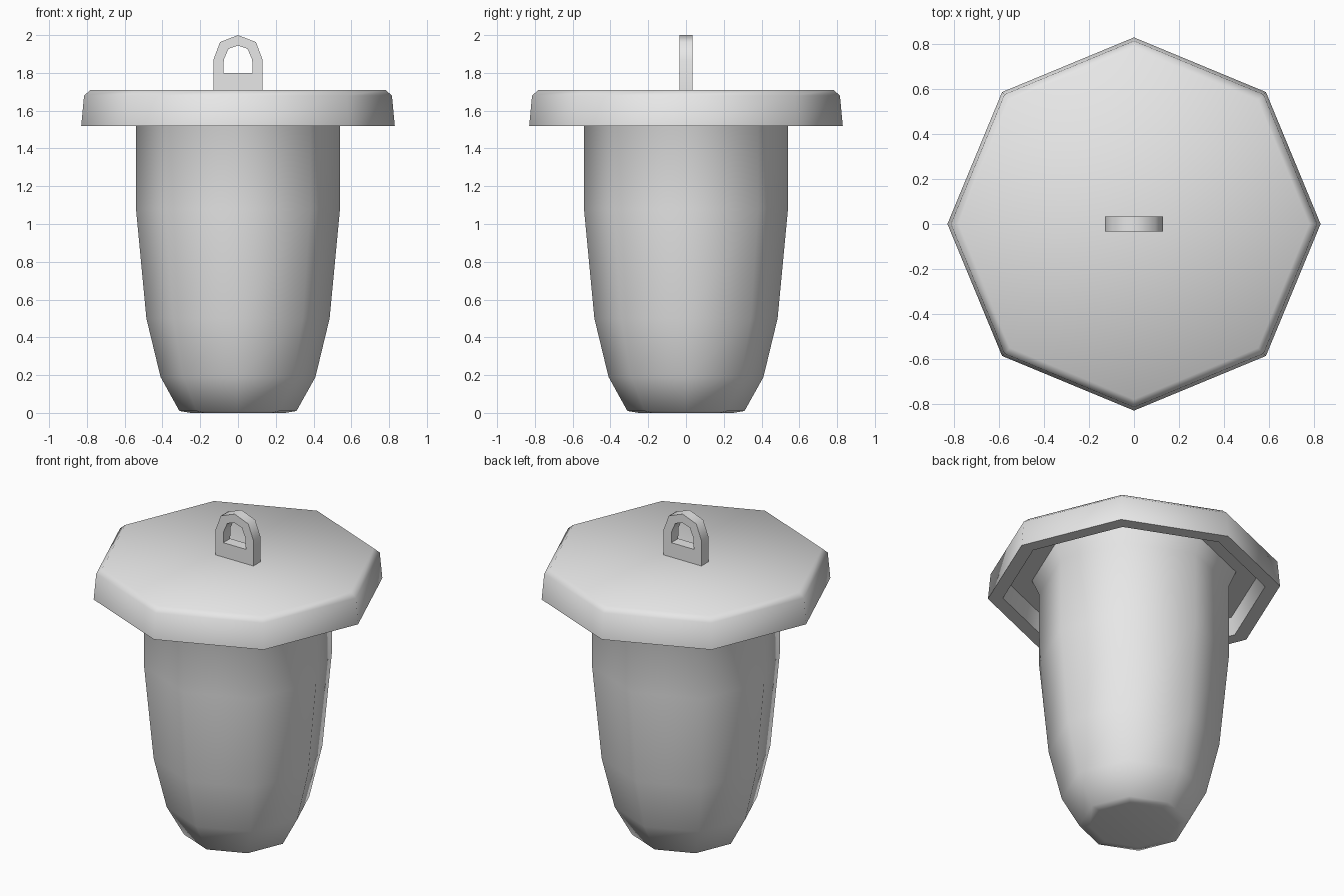
import bpy, bmesh, math

old = bpy.data.objects.get("Cube")
if old:
    bpy.data.objects.remove(old, do_unlink=True)

SIDES = 8

# Single plain grey material
grey = bpy.data.materials.new("plain_grey")
grey.use_nodes = True
grey.diffuse_color = (0.8, 0.8, 0.8, 1)
grey.node_tree.nodes["Principled BSDF"].inputs["Base Color"].default_value = (0.8, 0.8, 0.8, 1)


def finish(name, bm, angle=58):
    """Shade smooth below the angle and turn the bmesh into an object."""
    bmesh.ops.recalc_face_normals(bm, faces=bm.faces)
    for face in bm.faces:
        face.smooth = True
    for edge in bm.edges:
        edge.smooth = edge.calc_face_angle(0) < math.radians(angle)
    mesh = bpy.data.meshes.new(name)
    bm.to_mesh(mesh)
    bm.free()
    mesh.materials.append(grey)
    obj = bpy.data.objects.new(name, mesh)
    bpy.context.collection.objects.link(obj)
    return obj


def bridge(bm, a, b):
    n = len(a)
    for i in range(n):
        j = (i + 1) % n
        bm.faces.new((a[i], a[j], b[j], b[i]))


def turned(name, profile):
    """Octagonal turned solid, capped at both ends of the profile."""
    bm = bmesh.new()
    rings = []
    for r, z in profile:
        angles = [math.tau * i / SIDES for i in range(SIDES)]
        rings.append([bm.verts.new((r * math.cos(t), r * math.sin(t), z)) for t in angles])
    for a, b in zip(rings, rings[1:]):
        bridge(bm, a, b)
    bm.faces.new(rings[0])
    bm.faces.new(rings[-1])
    return finish(name, bm)


def arch(half):
    """Closed outline from the right half of an arch, apex last."""
    return half + [(-x, z) for x, z in reversed(half[:-1])]


# Tapered body with a flared lip tucked under the lid
turned("body", [(0.25, 0), (0.31, 0.01), (0.41, 0.19), (0.485, 0.5),
                (0.54, 1.08), (0.54, 1.535), (0.58, 1.625), (0.58, 1.64)])

# Overhanging lid: hollow underside, outer wall, bevelled top
turned("lid", [(0.72, 1.625), (0.745, 1.52), (0.83, 1.52),
               (0.815, 1.68), (0.78, 1.71)])

# Arched handle with a matching opening
outer = arch([(0.13, 1.70), (0.13, 1.87), (0.095, 1.963), (0, 2.0)])
inner = arch([(0.078, 1.80), (0.075, 1.87), (0.05, 1.928), (0, 1.945)])
bm = bmesh.new()
loops = {}
for y in (-0.034, 0.034):
    for key, outline in (("outer", outer), ("inner", inner)):
        loops[key, y > 0] = [bm.verts.new((x, y, z)) for x, z in outline]
for side in (False, True):
    bridge(bm, loops["outer", side], loops["inner", side])
for key in ("outer", "inner"):
    bridge(bm, loops[key, False], loops[key, True])
finish("handle", bm)
